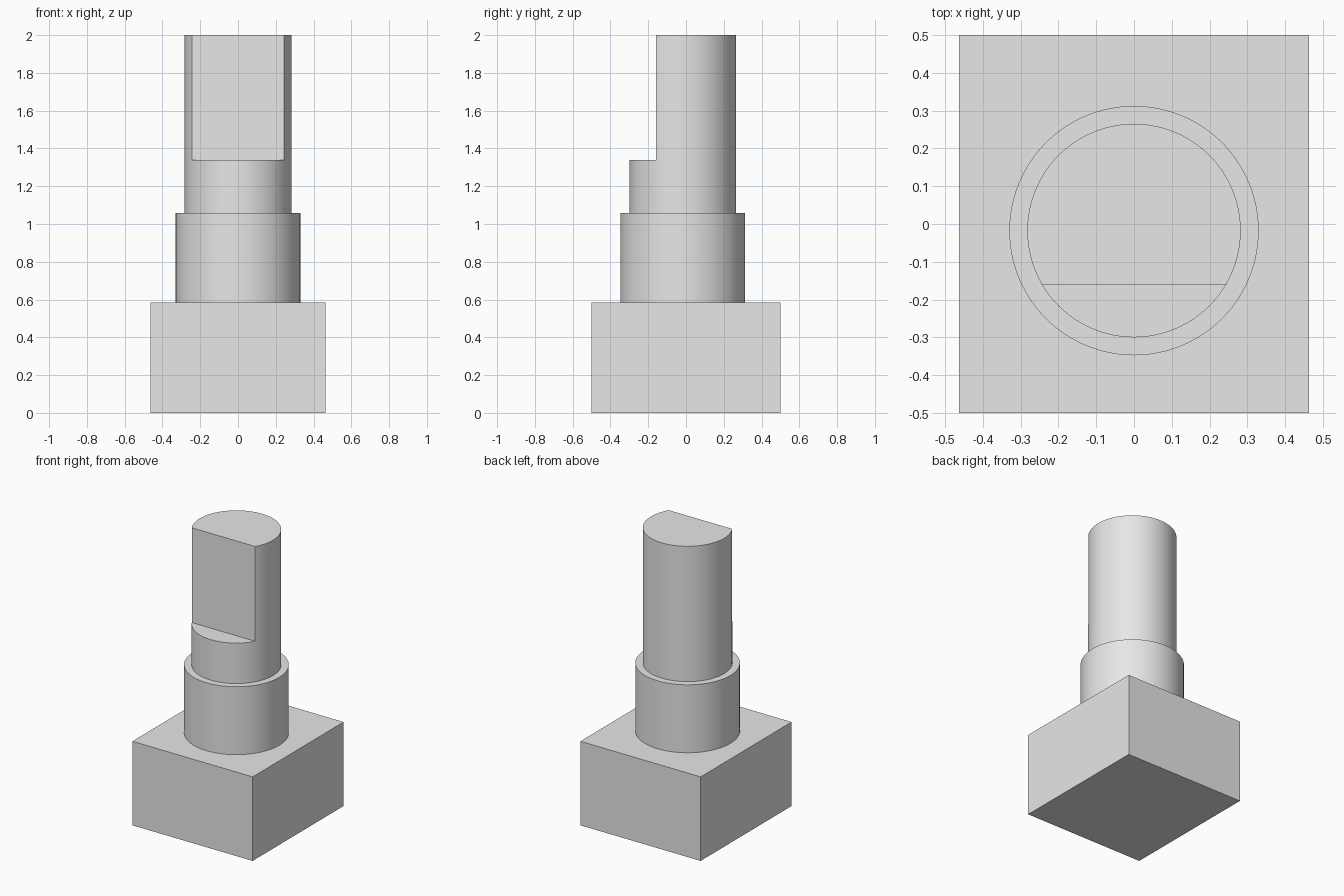
import bpy
import math

default = bpy.data.objects.get("Cube")
if default:
    bpy.data.objects.remove(default, do_unlink=True)

AXIS_Y = -0.0175   # the round parts sit slightly forward on the base
SIDES = 96

# One plain grey for the whole part
GREY = (0.8, 0.8, 0.8, 1.0)
grey = bpy.data.materials.new("plain grey")
grey.use_nodes = True
grey.diffuse_color = GREY
grey.node_tree.nodes["Principled BSDF"].inputs["Base Color"].default_value = GREY


def block(name, x, y, z):
    """Box spanning the given (low, high) ranges."""
    spans = (x, y, z)
    bpy.ops.mesh.primitive_cube_add(size=1, location=[(a + b) / 2 for a, b in spans])
    ob = bpy.context.object
    ob.name = name
    ob.scale = [b - a for a, b in spans]
    bpy.ops.object.transform_apply(location=False, rotation=False, scale=True)
    ob.data.materials.append(grey)
    return ob


def cylinder(name, radius, low, high):
    """Upright cylinder on the shared axis."""
    bpy.ops.mesh.primitive_cylinder_add(vertices=SIDES, radius=radius, depth=high - low,
                                        location=(0, AXIS_Y, (low + high) / 2))
    ob = bpy.context.object
    ob.name = name
    ob.data.materials.append(grey)
    return ob


def smooth(ob):
    bpy.ops.object.select_all(action='DESELECT')
    ob.select_set(True)
    bpy.context.view_layer.objects.active = ob
    bpy.ops.object.shade_smooth_by_angle(angle=math.radians(30))


# Rectangular base and the collar standing on it
block("base_block", (-0.463, 0.463), (-0.5, 0.5), (0, 0.585))
collar = cylinder("collar", 0.33, 0.585, 1.058)
smooth(collar)

# Shaft with a flat cut into the front of its upper end
shaft = cylinder("shaft", 0.2825, 1.058, 2.0)
cutter = block("flat_cutter", (-0.5, 0.5), (-0.6, -0.16), (1.34, 2.2))
cutter.hide_render = True
cut = shaft.modifiers.new("front_flat", 'BOOLEAN')
cut.operation = 'DIFFERENCE'
cut.solver = 'EXACT'
cut.object = cutter
bpy.ops.object.select_all(action='DESELECT')
shaft.select_set(True)
bpy.context.view_layer.objects.active = shaft
bpy.ops.object.modifier_apply(modifier=cut.name)
bpy.data.objects.remove(cutter, do_unlink=True)
smooth(shaft)
